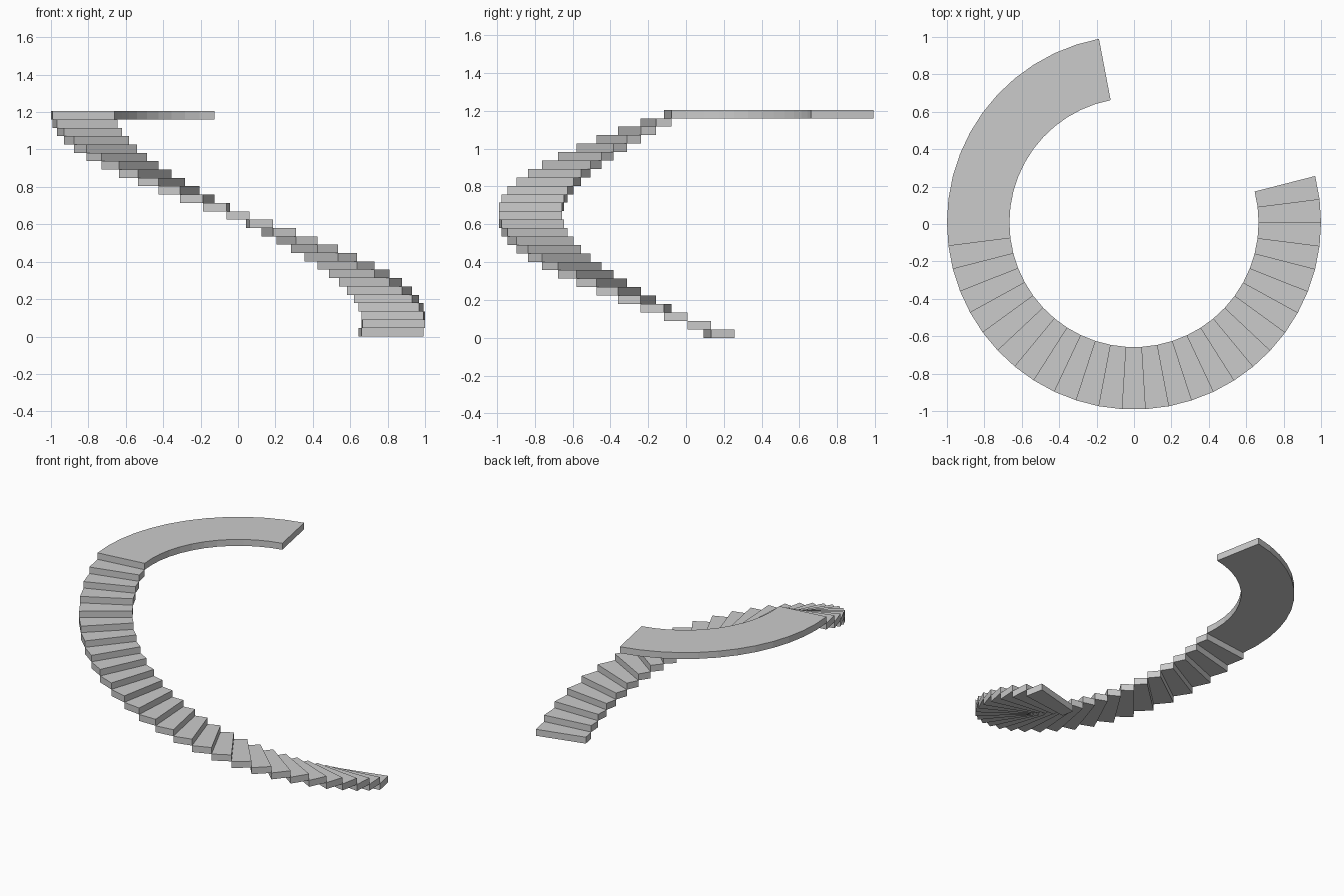
import bpy, bmesh
from math import radians, cos, sin

if "Cube" in bpy.data.objects:
    bpy.data.objects.remove(bpy.data.objects["Cube"])

CY = 0.008               # centre of the spiral in y
R_IN, R_OUT = 0.666, 1.0
STEP = 7.2               # degrees per tread
START = 14.4             # angle of the first tread's edge
N = 26                   # treads below the landing
RISE = 1.205 / (N + 1)


def ring_sector(name, a0, segs, z):
    """Flat curved slab running clockwise from angle a0."""
    bm = bmesh.new()
    rows = []
    for i in range(segs + 1):
        a = radians(a0 - i * STEP)
        rows.append([bm.verts.new((r * cos(a), CY + r * sin(a), h))
                     for r, h in ((R_IN, z), (R_OUT, z),
                                  (R_OUT, z + RISE), (R_IN, z + RISE))])
    for p, q in zip(rows, rows[1:]):
        for k in range(4):
            j = (k + 1) % 4
            bm.faces.new((p[k], p[j], q[j], q[k]))
    bm.faces.new(rows[0])
    bm.faces.new(rows[-1])
    bmesh.ops.recalc_face_normals(bm, faces=bm.faces)
    mesh = bpy.data.meshes.new(name)
    bm.to_mesh(mesh)
    bm.free()
    ob = bpy.data.objects.new(name, mesh)
    bpy.context.collection.objects.link(ob)
    return ob


# treads climbing clockwise
for i in range(N):
    ring_sector(f"tread_{i + 1:02d}", START - i * STEP, 1, i * RISE)

# top landing: arrival tread plus the long curved platform
top = START - N * STEP
ring_sector("top_tread", top, 2, N * RISE)
ring_sector("landing", top - 2 * STEP, 10, N * RISE)
